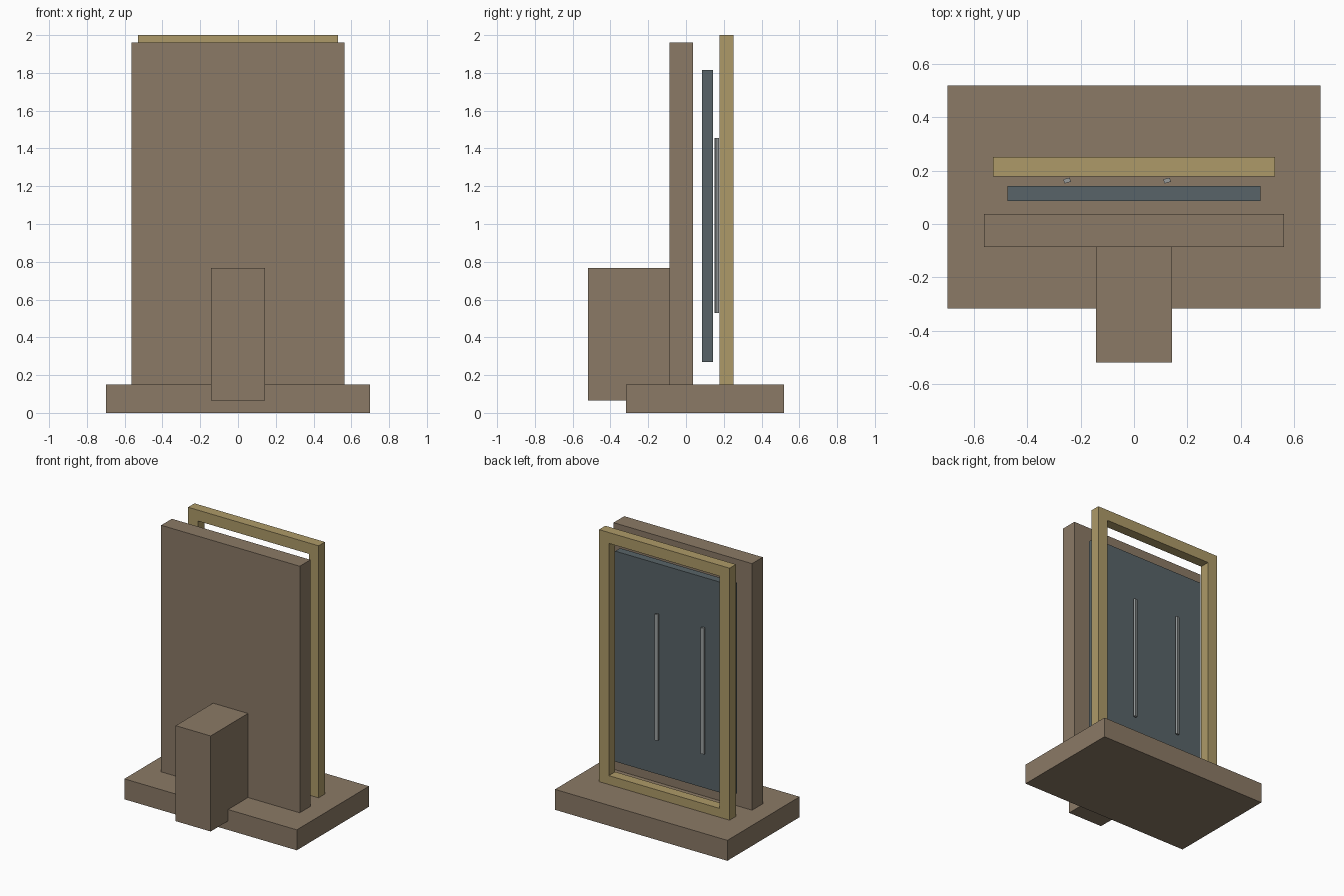
import bpy, math

if "Cube" in bpy.data.objects:
    bpy.data.objects.remove(bpy.data.objects["Cube"])

def material(name, rgb):
    m = bpy.data.materials.new(name)
    m.diffuse_color = (*rgb, 1.0)
    m.use_nodes = True
    m.node_tree.nodes["Principled BSDF"].inputs["Base Color"].default_value = m.diffuse_color
    return m

brown = material("brown", (0.258, 0.194, 0.132))
tan = material("tan", (0.42, 0.323, 0.138))
slate = material("slate", (0.098, 0.127, 0.138))
grey = material("grey", (0.31, 0.33, 0.33))

def box(name, x, y, z, mat, turn=0.0):
    """Box from (min, max) ranges, optionally turned about z."""
    bpy.ops.mesh.primitive_cube_add(size=1)
    o = bpy.context.object
    o.name = name
    for v in o.data.vertices:
        v.co = [c * (r[1] - r[0]) for c, r in zip(v.co, (x, y, z))]
    o.location = [(r[0] + r[1]) / 2 for r in (x, y, z)]
    o.rotation_euler.z = turn
    o.data.materials.append(mat)
    return o

# Base, upright slab and front block
box("base", (-0.70, 0.70), (-0.318, 0.52), (0, 0.15), brown)
box("upright_slab", (-0.5625, 0.5625), (-0.087, 0.037), (0.15, 1.96), brown)
box("front_block", (-0.142, 0.142), (-0.52, -0.087), (0.066, 0.767), brown)

# Floating dark panel
box("dark_panel", (-0.475, 0.475), (0.086, 0.143), (0.27, 1.815), slate)

# Rear frame: rails and mirrored posts
fy = (0.178, 0.252)
box("frame_top_rail", (-0.53, 0.53), fy, (1.92, 2.0), tan)
box("frame_bottom_rail", (-0.45, 0.45), fy, (0.15, 0.215), tan)
for side, s in (("left", -1), ("right", 1)):
    xs = sorted((s * 0.45, s * 0.53))
    box("frame_post_" + side, xs, fy, (0.15, 1.92), tan)

# Slim vertical bars, slightly turned
for i, cx in enumerate((-0.251, 0.124)):
    box("slim_bar_%d" % (i + 1), (cx - 0.0125, cx + 0.0125), (0.155, 0.171),
        (0.53, 1.455), grey, math.radians(15))
